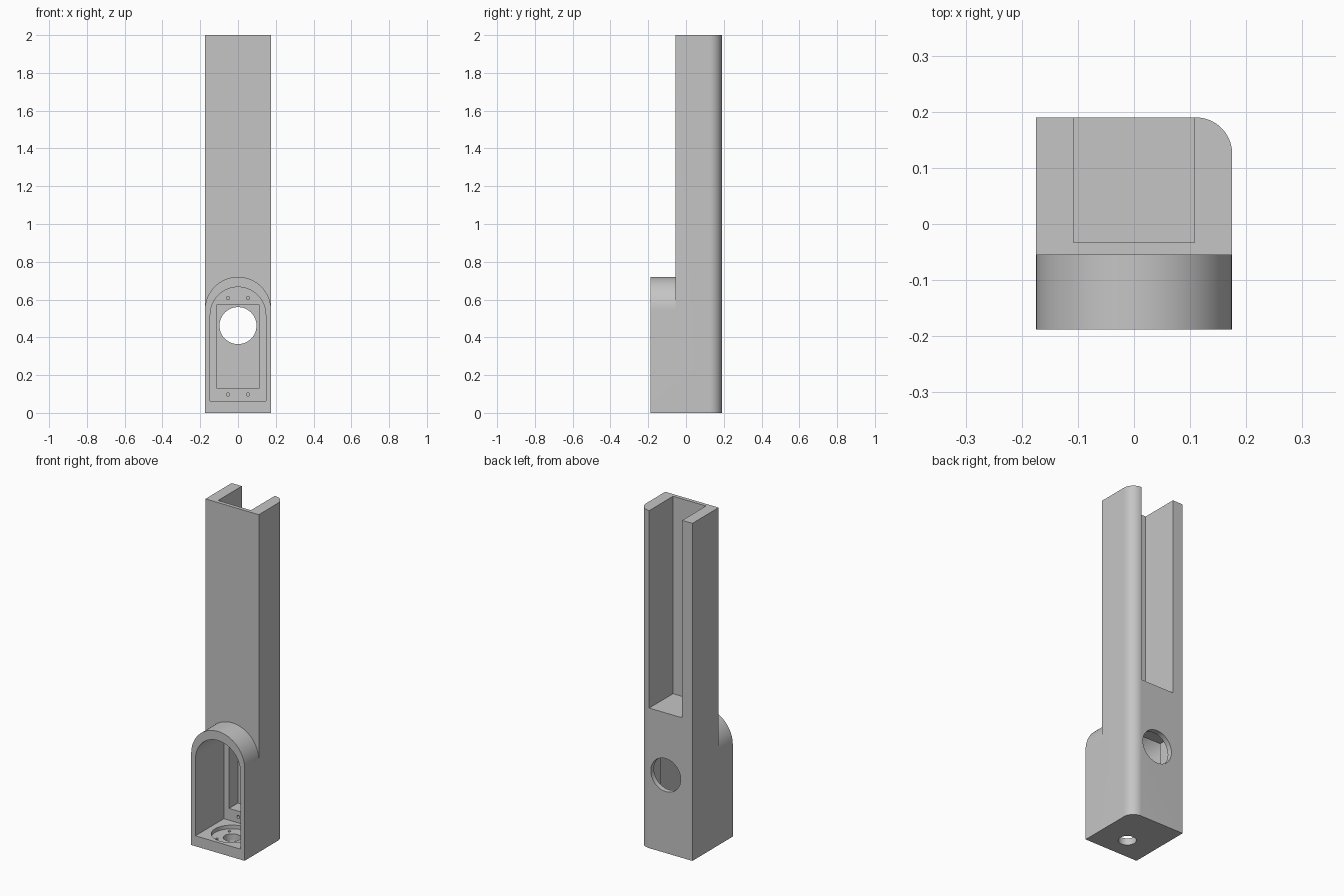
import bpy, bmesh, math
from mathutils import Vector

if "Cube" in bpy.data.objects:
    bpy.data.objects.remove(bpy.data.objects["Cube"], do_unlink=True)

grey = bpy.data.materials.new("plain_grey")
grey.use_nodes = True
grey.diffuse_color = (0.56, 0.56, 0.56, 1)
grey.node_tree.nodes["Principled BSDF"].inputs["Base Color"].default_value = grey.diffuse_color


def arc(cx, cy, r, start, end, n):
    return [(cx + r * math.cos(math.radians(start + (end - start) * i / n)),
             cy + r * math.sin(math.radians(start + (end - start) * i / n)))
            for i in range(n + 1)]


def circle(cx, cy, r, n=48):
    return arc(cx, cy, r, 0, 360, n)[:-1]


def rect(x0, x1, y0, y1):
    return [(x0, y0), (x1, y0), (x1, y1), (x0, y1)]


def prism(name, profile, axis, low, high):
    """Extrude a 2D profile along z (profile in x, y) or y (profile in x, z)."""
    bm = bmesh.new()
    place = (lambda u, v: (u, v, low)) if axis == "z" else (lambda u, v: (u, low, v))
    face = bm.faces.new([bm.verts.new(place(u, v)) for u, v in profile])
    extruded = bmesh.ops.extrude_face_region(bm, geom=[face])["geom"]
    shift = Vector((0, 0, high - low)) if axis == "z" else Vector((0, high - low, 0))
    bmesh.ops.translate(bm, vec=shift, verts=[g for g in extruded if isinstance(g, bmesh.types.BMVert)])
    bmesh.ops.recalc_face_normals(bm, faces=bm.faces)
    mesh = bpy.data.meshes.new(name)
    bm.to_mesh(mesh)
    bm.free()
    mesh.materials.append(grey)
    obj = bpy.data.objects.new(name, mesh)
    bpy.context.collection.objects.link(obj)
    return obj


def cut(body, name, profile, axis, low, high):
    cutter = prism(name, profile, axis, low, high)
    cutter.hide_render = True
    mod = body.modifiers.new(name, "BOOLEAN")
    mod.operation = "DIFFERENCE"
    mod.solver = "EXACT"
    mod.object = cutter
    bpy.context.view_layer.objects.active = body
    bpy.ops.object.modifier_apply(modifier=mod.name)
    bpy.data.objects.remove(cutter, do_unlink=True)


W, FRONT, BACK = 0.175, -0.188, 0.19

# Full block with one rounded rear corner
block = [(-W, FRONT), (W, FRONT)] + arc(W - 0.065, BACK - 0.065, 0.065, 0, 90, 16) + [(-W, BACK)]
body = prism("bracket_body", block, "z", 0, 2)

# Step the upper front back, leaving the arched housing
step = [(0.4, 0.545)] + [(0.4, 2.2), (-0.4, 2.2), (-0.4, 0.545)] + arc(0, 0.545, W, 180, 0, 48)
cut(body, "step_cutter", step, "y", -0.4, -0.055)

# Channel open at the back and top
cut(body, "channel_cutter", rect(-0.108, 0.108, -0.033, 0.4), "z", 0.83, 2.2)

# Arched cavity, deeper rectangular pocket and round opening
cavity = [(-0.147, 0.062), (0.147, 0.062)] + arc(0, 0.519, 0.147, 0, 180, 40)
cut(body, "cavity_cutter", cavity, "y", -0.4, 0.078)
cut(body, "pocket_cutter", rect(-0.113, 0.113, 0.132, 0.57), "y", 0.0, 0.16)
cut(body, "rear_opening_cutter", circle(0, 0.462, 0.098), "y", 0.1, 0.4)

# Screw holes above and below the pocket
for x in (-0.053, 0.053):
    for z in (0.097, 0.608):
        cut(body, "screw_cutter", circle(x, z, 0.009, 16), "y", 0.0, 0.13)

# Floor recess, shaft hole and its screw holes
MID = -0.055
cut(body, "recess_cutter", circle(0, MID, 0.112), "z", 0.04, 0.1)
cut(body, "shaft_cutter", circle(0, MID, 0.048, 32), "z", -0.1, 0.1)
for i in range(4):
    a = math.radians(45 + 90 * i)
    cut(body, "floor_screw_cutter",
        circle(0.082 * math.cos(a), MID + 0.082 * math.sin(a), 0.008, 12), "z", 0.015, 0.1)

# Smooth curved walls, sharp edges
bpy.ops.object.select_all(action="DESELECT")
body.select_set(True)
bpy.context.view_layer.objects.active = body
bpy.ops.object.shade_smooth_by_angle(angle=math.radians(30))
